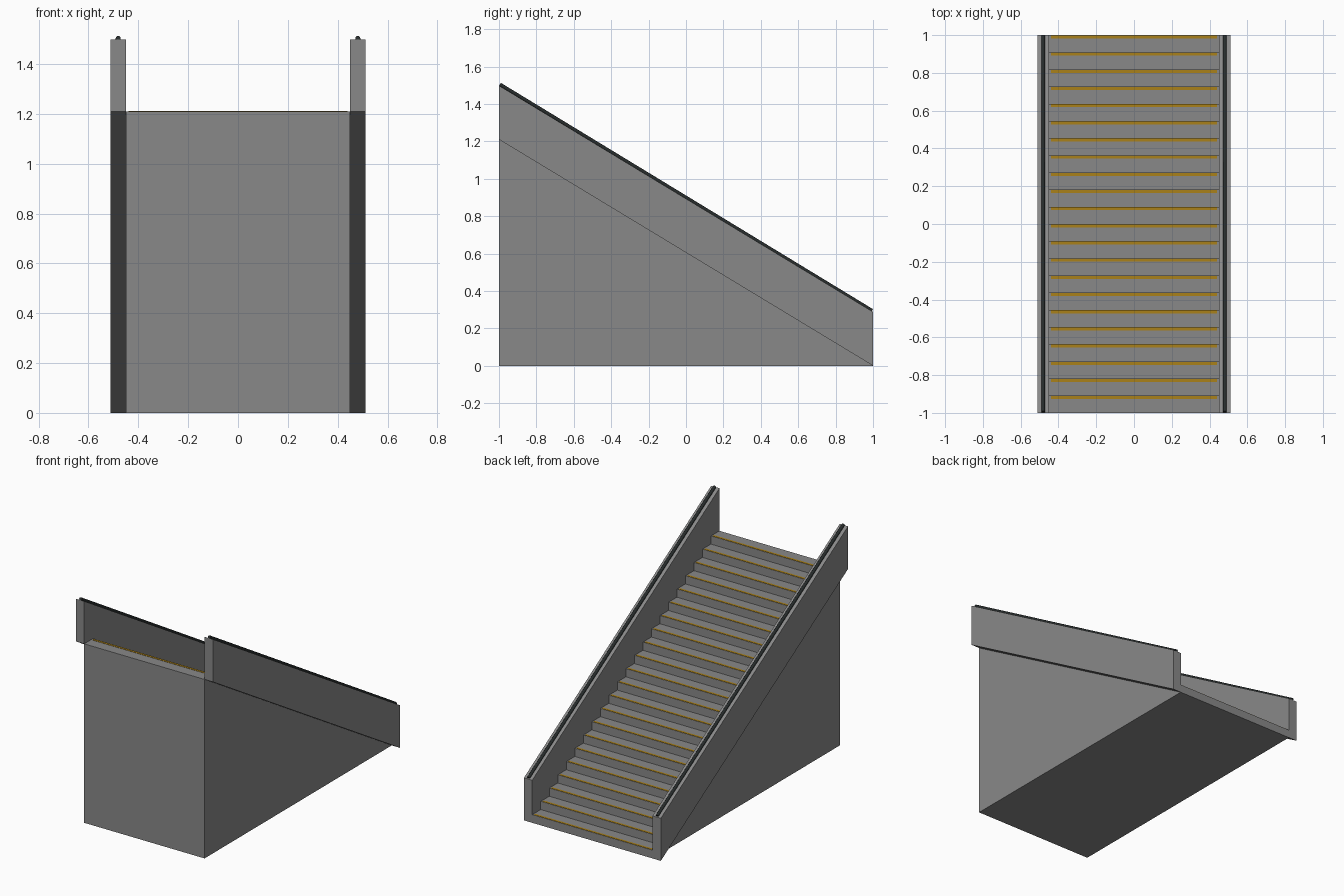
import bpy
import bmesh
import math
from mathutils import Matrix, Vector

default = bpy.data.objects.get("Cube")
if default:
    bpy.data.objects.remove(default, do_unlink=True)

STEPS = 22
TOTAL_RISE = 1.21
HALF_LENGTH = 1.0
INNER, OUTER = 0.45, 0.512      # side wall faces in x
WALL_HEIGHT = 0.288
RUN = 2 * HALF_LENGTH / STEPS
RISE = TOTAL_RISE / STEPS


def material(name, color):
    mat = bpy.data.materials.new(name)
    mat.use_nodes = True
    mat.diffuse_color = (*color, 1)
    mat.node_tree.nodes["Principled BSDF"].inputs["Base Color"].default_value = (*color, 1)
    return mat


concrete = material("concrete grey", (0.25, 0.25, 0.25))
yellow = material("nosing yellow", (0.40, 0.22, 0.01))
rubber = material("handrail black", (0.02, 0.025, 0.025))


def finish(name, bm, mat):
    bmesh.ops.recalc_face_normals(bm, faces=bm.faces)
    mesh = bpy.data.meshes.new(name)
    bm.to_mesh(mesh)
    bm.free()
    mesh.materials.append(mat)
    obj = bpy.data.objects.new(name, mesh)
    bpy.context.collection.objects.link(obj)
    return obj


def prism(name, profile, x0, x1, mat):
    """Extrude a (y, z) profile from x0 to x1."""
    bm = bmesh.new()
    face = bm.faces.new([bm.verts.new((x0, y, z)) for y, z in profile])
    ext = bmesh.ops.extrude_face_region(bm, geom=[face])
    verts = [v for v in ext["geom"] if isinstance(v, bmesh.types.BMVert)]
    bmesh.ops.translate(bm, verts=verts, vec=(x1 - x0, 0, 0))
    return finish(name, bm, mat)


def block(name, half_width, y0, y1, z0, z1, mat):
    return prism(name, [(y0, z0), (y1, z0), (y1, z1), (y0, z1)], -half_width, half_width, mat)


# Solid steps, highest at the front, each with a yellow edge strip
for i in range(STEPS):
    y0 = -HALF_LENGTH + i * RUN
    top = TOTAL_RISE - i * RISE
    block(f"step_{i + 1}", INNER, y0, y0 + RUN, 0, top, concrete)
    block(f"nosing_{i + 1}", INNER - 0.01, y0 + RUN - 0.018, y0 + RUN - 0.002,
          top - 0.002, top + 0.002, yellow)

# Sloping side walls with a round handrail on top
for side, sign in (("left", 1), ("right", -1)):
    prism(f"{side}_wall",
          [(-HALF_LENGTH, TOTAL_RISE), (HALF_LENGTH, 0),
           (HALF_LENGTH, WALL_HEIGHT), (-HALF_LENGTH, TOTAL_RISE + WALL_HEIGHT)],
          sign * INNER, sign * OUTER, concrete)

    x = sign * (INNER + OUTER) / 2
    start = Vector((x, -HALF_LENGTH + 0.005, TOTAL_RISE + WALL_HEIGHT + 0.006))
    end = Vector((x, HALF_LENGTH - 0.005, WALL_HEIGHT + 0.006))
    axis = end - start
    turn = axis.to_track_quat("Z", "Y").to_matrix().to_4x4()
    bm = bmesh.new()
    bmesh.ops.create_cone(bm, cap_ends=True, segments=12, radius1=0.01, radius2=0.01,
                          depth=axis.length,
                          matrix=Matrix.Translation((start + end) / 2) @ turn)
    rail = finish(f"{side}_handrail", bm, rubber)
    bpy.ops.object.select_all(action="DESELECT")
    rail.select_set(True)
    bpy.context.view_layer.objects.active = rail
    bpy.ops.object.shade_smooth_by_angle(angle=math.radians(40))
